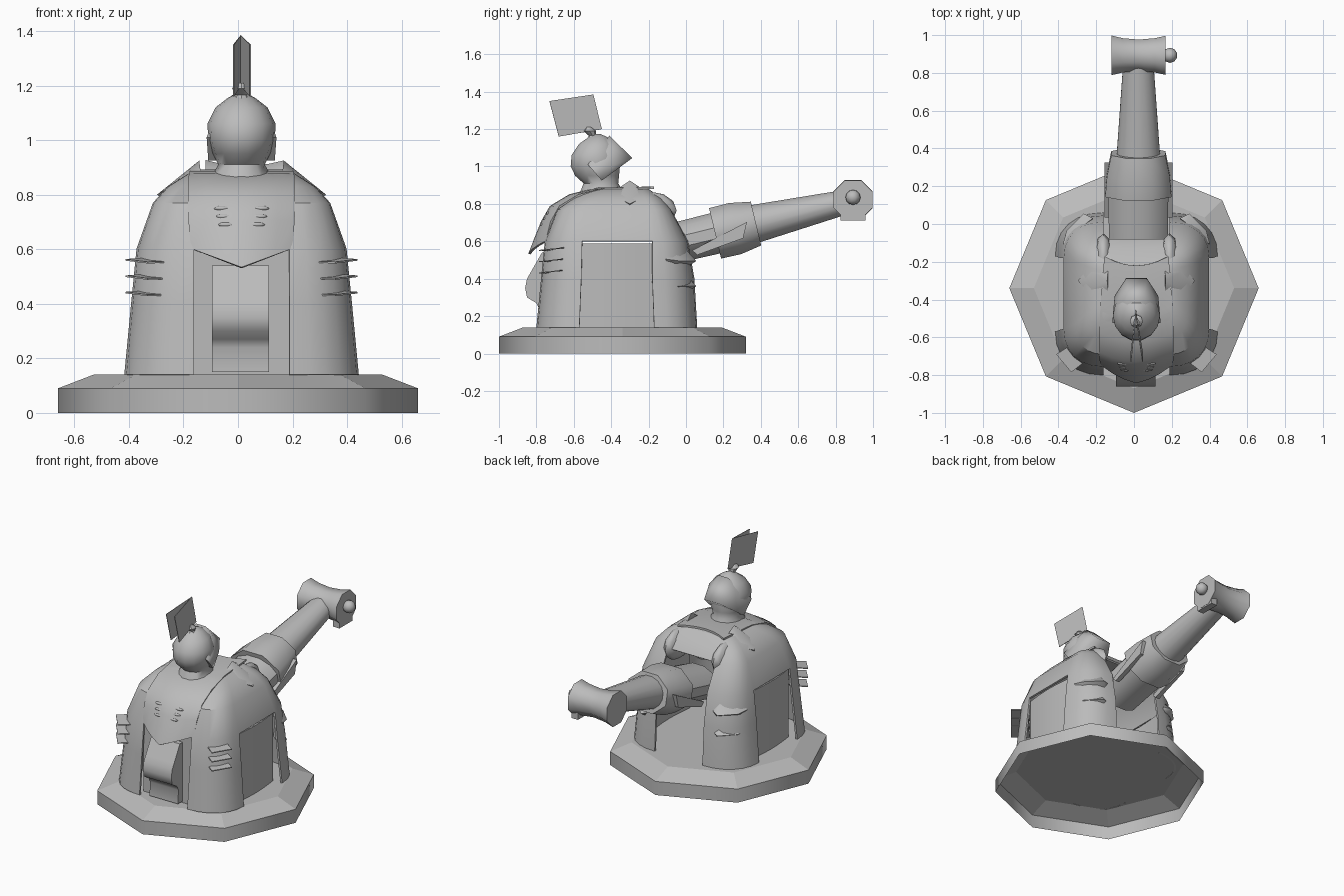
import bpy, bmesh, math
from mathutils import Vector as V

cube = bpy.data.objects.get("Cube")
if cube:
    bpy.data.objects.remove(cube)

stone = bpy.data.materials.new("stone_grey")
stone.use_nodes = True
GREY = (0.5, 0.5, 0.5, 1)
stone.diffuse_color = GREY
stone.node_tree.nodes["Principled BSDF"].inputs["Base Color"].default_value = GREY
CX = 0.013


def finish(name, bm, angle=35, thick=0):
    """Turn a bmesh into a shaded object."""
    bmesh.ops.recalc_face_normals(bm, faces=bm.faces)
    me = bpy.data.meshes.new(name)
    bm.to_mesh(me)
    bm.free()
    ob = bpy.data.objects.new(name, me)
    bpy.context.collection.objects.link(ob)
    me.materials.append(stone)
    bpy.ops.object.select_all(action="DESELECT")
    ob.select_set(True)
    bpy.context.view_layer.objects.active = ob
    if thick:
        mod = ob.modifiers.new("thickness", "SOLIDIFY")
        mod.thickness, mod.offset = thick, -1
        bpy.ops.object.modifier_apply(modifier=mod.name)
    bpy.ops.object.shade_smooth_by_angle(angle=math.radians(angle))
    return ob


def loft(name, rings, closed=True, caps=(True, True), skip=None, **kw):
    """Skin a list of equal rings; skip(row, column) leaves openings."""
    bm = bmesh.new()
    rows = [[bm.verts.new(p) for p in r] for r in rings]
    n = len(rows[0])
    for i in range(len(rows) - 1):
        for j in range(n if closed else n - 1):
            if not (skip and skip(i, j)):
                k = (j + 1) % n
                bm.faces.new((rows[i][j], rows[i][k], rows[i + 1][k], rows[i + 1][j]))
    if closed and caps[0]:
        bm.faces.new(rows[0][::-1])
    if closed and caps[1]:
        bm.faces.new(rows[-1])
    return finish(name, bm, **kw)


def ring(c, u, v, n, turn=0.0):
    angles = [2 * math.pi * (i + turn) / n for i in range(n)]
    return [V(c) + V(u) * math.cos(a) + V(v) * math.sin(a) for a in angles]


def hull(name, pts, **kw):
    bm = bmesh.new()
    for p in pts:
        bm.verts.new(p)
    bmesh.ops.convex_hull(bm, input=bm.verts)
    return finish(name, bm, **kw)


def box(name, lo, hi):
    return hull(name, [(x, y, z) for x in (lo[0], hi[0]) for y in (lo[1], hi[1]) for z in (lo[2], hi[2])])


def lump(name, c, r):
    """Coarse squashed ball."""
    bm = bmesh.new()
    bmesh.ops.create_uvsphere(bm, u_segments=10, v_segments=6, radius=1)
    for v in bm.verts:
        v.co = V(c) + V([a * b for a, b in zip(v.co, r)])
    return finish(name, bm, angle=60)


# Octagonal plinth, open underneath: smooth wall and faceted top
def octagon(z, r):
    return ring((0, -0.34, z), (r, 0, 0), (0, r, 0), 8)


loft("plinth_wall", [octagon(0, 0.66), octagon(0.09, 0.66)], caps=(False, False), angle=60)
loft("plinth_top", [octagon(0.09, 0.66), octagon(0.14, 0.53)], caps=(False, True), angle=10)

# Turret shell: four rounded corner pillars joined above the openings
STEPS = 7


def corner(a, hx, ye, ys):
    pts = []
    for i in range(STEPS):
        t = math.pi / 2 * i / (STEPS - 1)
        s, c = max(math.sin(t), 0) ** 0.9, max(math.cos(t), 0) ** 0.9
        pts.append((a + (hx - a) * s, ys + (ye - ys) * c))
    return pts


def shell_ring(z, hx, yf, y1, y2, yb, a):
    half = corner(a, hx, yf, y1) + corner(a, hx, yb, y2)[::-1]
    full = half + [(-x, y) for x, y in half[::-1]]
    return [V((x + CX, y, z)) for x, y in full]


def opening(row, col):
    rear = col == 2 * STEPS - 1
    return (col % STEPS == STEPS - 1) and (row < 2 or (rear and row < 3))


loft("turret_shell", [shell_ring(*r) for r in (
    (0.14, 0.43, -0.80, -0.57, -0.17, 0.06, 0.175),
    (0.40, 0.405, -0.775, -0.56, -0.18, 0.045, 0.175),
    (0.602, 0.385, -0.755, -0.555, -0.18, 0.01, 0.175),
    (0.77, 0.325, -0.69, -0.53, -0.20, -0.08, 0.175),
    (0.83, 0.27, -0.60, -0.48, -0.22, -0.13, 0.16),
    (0.88, 0.19, -0.50, -0.42, -0.25, -0.20, 0.12))],
    caps=(False, True), skip=opening, angle=32, thick=0.012)

# Recessed panels in the side and front openings
for side, word in ((1, "left"), (-1, "right")):
    rows = [[(CX + side * (0.365 + 0.015 * math.sin(math.pi * j / 6)), -0.57 + 0.066 * j, z)
             for j in range(7)] for z in (0.14, 0.588)]
    loft(word + "_side_panel", rows, closed=False, thick=0.01)
box("front_panel", (-0.175, -0.74, 0.14), (0.2, -0.72, 0.62))

# Carved snout in the front opening, extruded across x
outline = [(-0.72, 0.15), (-0.79, 0.15), (-0.785, 0.24), (-0.80, 0.27), (-0.85, 0.30),
           (-0.86, 0.35), (-0.85, 0.40), (-0.83, 0.435), (-0.77, 0.54), (-0.72, 0.54)]
loft("front_snout", [[(x, y, z) for y, z in outline] for x in (-0.095, 0.113)], angle=60)

# Chest bib running from the front point up to the neck
bib = []
for z, y, w in ((0.60, -0.79, 0.18), (0.70, -0.765, 0.19), (0.78, -0.72, 0.193),
                (0.84, -0.62, 0.195), (0.875, -0.48, 0.19), (0.88, -0.22, 0.17)):
    drop = 0.07 if z == 0.60 else 0.0
    bib.append([(CX + w * t / 3, y + 0.05 * (t / 3) ** 2 - drop * (1 - abs(t) / 3) * 0.6,
                 z - drop * (1 - abs(t) / 3)) for t in range(-3, 4)])
loft("chest_bib", bib, closed=False, angle=40, thick=-0.012)

# Small slanted cuts on the bib
for s in (-1, 1):
    for k in range(3):
        z, x = 0.69 + 0.03 * k, CX + s * (0.055 + 0.008 * k)
        y = -0.785 + 0.065 * (z - 0.66) / 0.12
        lump("bib_mark", (x, y, z), (0.032, 0.012, 0.009))

for s in (-1, 1):
    # Shoulder rolls beside the neck and lugs outside them
    lump("shoulder_roll", (CX + s * 0.175, -0.19, 0.765), (0.05, 0.14, 0.10))
    hull("shoulder_lug", [(CX + s * x, y, z) for x, y, z in (
        (0.15, -0.36, 0.885), (0.15, -0.24, 0.885), (0.26, -0.36, 0.83), (0.31, -0.30, 0.80),
        (0.26, -0.24, 0.83), (0.27, -0.30, 0.77), (0.155, -0.30, 0.925))], angle=60)
    # Three thin horizontal fins on each front corner
    for z in (0.44, 0.50, 0.56):
        loft("corner_fin", [[(CX + s * x, y, z + h + e) for x, y, h in (
            (0.25, -0.71, -0.01), (0.33, -0.63, 0.005), (0.425, -0.69, -0.002), (0.345, -0.785, -0.012))]
            for e in (0, 0.006)])
    # Pointed studs on each rear corner
    for z in (0.37, 0.505):
        hull("rear_stud", [p for q in (-1, 1) for p in (
            (CX + s * (0.30 + q * 0.06), -0.04 - q * 0.05, z - 0.04),
            (CX + s * (0.31 + q * 0.08), -0.04 - q * 0.07, z),
            (CX + s * (0.30 + q * 0.035), -0.03 - q * 0.035, z + 0.045),
            (CX + s * (0.325 + q * 0.045), 0.01 - q * 0.045, z - 0.01))], angle=60)

# Head and neck
loft("head", [ring((CX, y, z), (rx, 0, 0), (0, ry, 0), 14) for z, rx, ry, y in (
    (0.86, 0.115, 0.12, -0.45), (0.91, 0.085, 0.095, -0.455), (0.95, 0.105, 0.12, -0.475),
    (1.00, 0.122, 0.135, -0.485), (1.06, 0.125, 0.13, -0.485), (1.12, 0.095, 0.10, -0.475),
    (1.155, 0.05, 0.055, -0.47), (1.175, 0.01, 0.01, -0.47))], angle=60)
hull("visor", [(CX + s * x, y, z) for s in (-1, 1) for x, y, z in (
    (0.128, -0.525, 1.01), (0.035, -0.41, 1.165), (0.095, -0.40, 1.10),
    (0.122, -0.45, 0.925), (0.115, -0.38, 1.01), (0.055, -0.287, 1.045))], angle=60)

# Crest stem and its folded plume
loft("crest_stem", [ring((CX, y, z), (r, 0, 0), (0, r, 0), 8) for z, r, y in (
    (1.13, 0.05, -0.49), (1.165, 0.02, -0.50), (1.19, 0.035, -0.515), (1.21, 0.015, -0.52))])
loft("crest_plume", [[(CX + x - 0.003, y, z) for x, y, z in row] for row in (
    ((-0.028, -0.68, 1.16), (0, -0.45, 1.20), (0.037, -0.68, 1.16)),
    ((-0.028, -0.73, 1.35), (0, -0.495, 1.385), (0.037, -0.73, 1.35)))], closed=False, angle=5, thick=0.004)

# Gun arm: tilted tube sections from the turret to the muzzle
TILT = math.radians(13.5)
AXIS, UP = V((0, math.cos(TILT), math.sin(TILT))), V((0, -math.sin(TILT), math.cos(TILT)))
ROOT = V((0.023, 0, 0.605))


def arm(name, sections, n, turn=0.5, **kw):
    loft(name, [ring(ROOT + AXIS * d, (rx, 0, 0), UP * rz, n, turn) for d, rx, rz in sections], **kw)


arm("arm_root", ((-0.14, 0.16, 0.11), (0.20, 0.165, 0.115)), 12)
arm("arm_sleeve", ((0.16, 0.19, 0.15), (0.27, 0.18, 0.152), (0.385, 0.155, 0.13)), 8, angle=60)
arm("arm_barrel", ((0.33, 0.12, 0.108), (0.90, 0.08, 0.065)), 16)
for s in (-1, 1):
    # Flaps along the sleeve sides
    hull("sleeve_flap", [ROOT + AXIS * d + UP * h + V((s * x, 0, 0)) for x in (0.15, 0.18)
                         for d, h in ((0.02, -0.06), (0.34, 0.02), (0.30, -0.06), (0.04, -0.09))])

# Flared muzzle block with knob and hanging plate
loft("muzzle_block", [ring((x, 0.893, 0.822), (0, r, 0), (0, 0, r), 8, 0.5) for x, r in (
    (-0.12, 0.114), (-0.06, 0.098), (0.025, 0.09), (0.11, 0.098), (0.168, 0.112))], angle=60)
box("muzzle_plate", (0.12, 0.825, 0.71), (0.166, 0.96, 0.83))
lump("muzzle_knob", (0.19, 0.893, 0.835), (0.04, 0.04, 0.04))
